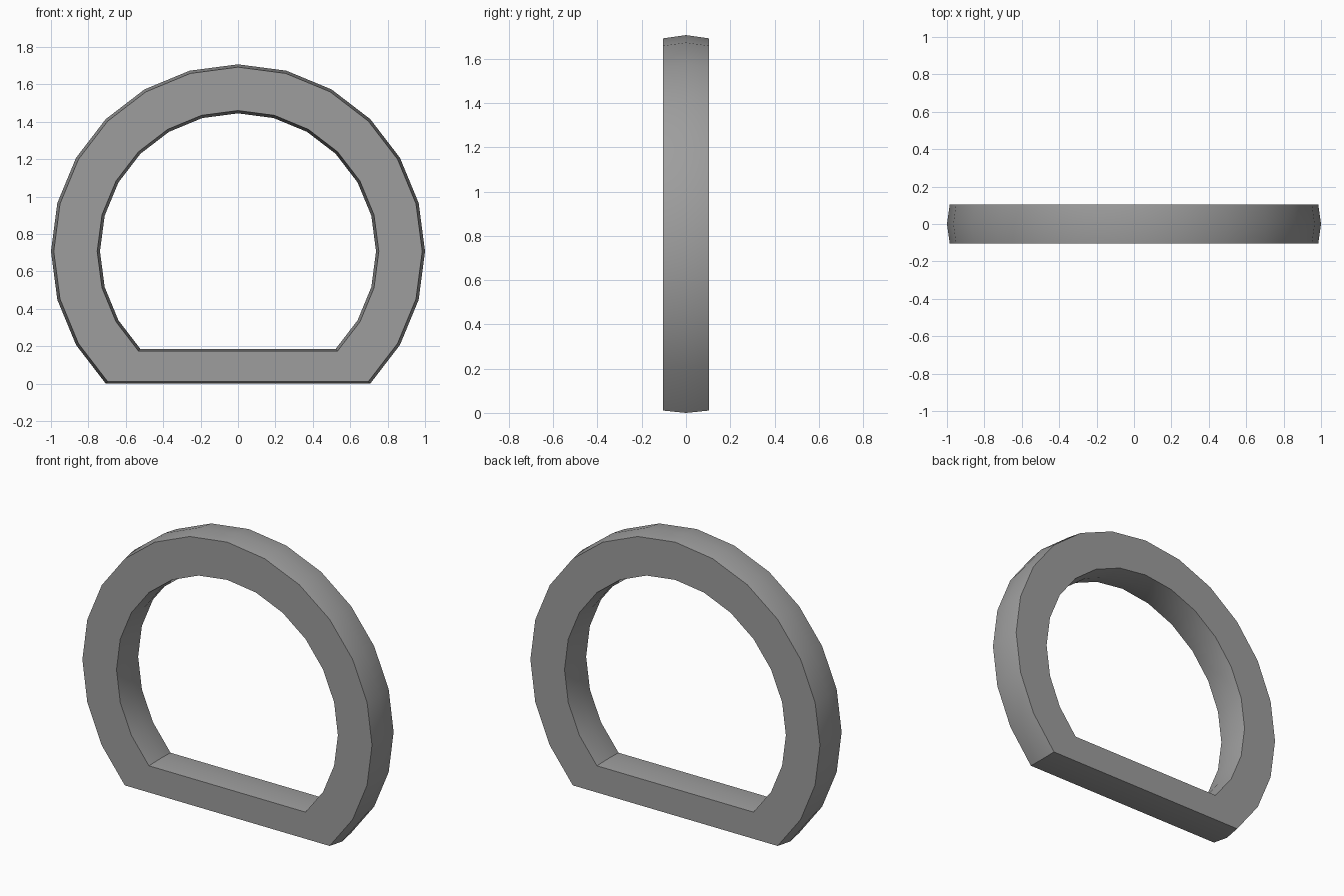
import bpy, bmesh, math

if "Cube" in bpy.data.objects:
    bpy.data.objects.remove(bpy.data.objects["Cube"])

# Hexagonal cross-section as (radius, y): ridges on the outer and inner rims
SECTION = [(1.0, 0.0), (0.985, 0.105), (0.753, 0.105),
           (0.738, 0.0), (0.753, -0.105), (0.985, -0.105)]
CENTRE_Z = math.sin(math.radians(45))
STEP = 15

grey = bpy.data.materials.new("grey")
grey.diffuse_color = (0.34, 0.34, 0.34, 1)
grey.use_nodes = True
grey.node_tree.nodes["Principled BSDF"].inputs["Base Color"].default_value = grey.diffuse_color

# Ring swept from -45 to 225 degrees; the closing span forms the flat bottom bar
bm = bmesh.new()
rings = []
for deg in range(-45, 226, STEP):
    a = math.radians(deg)
    rings.append([bm.verts.new((r * math.cos(a), y, CENTRE_Z + r * math.sin(a)))
                  for r, y in SECTION])
n = len(SECTION)
for i, ring in enumerate(rings):
    nxt = rings[(i + 1) % len(rings)]
    for j in range(n):
        k = (j + 1) % n
        bm.faces.new((ring[j], ring[k], nxt[k], nxt[j]))
bmesh.ops.recalc_face_normals(bm, faces=bm.faces)

mesh = bpy.data.meshes.new("d_ring")
bm.to_mesh(mesh)
bm.free()
mesh.materials.append(grey)
obj = bpy.data.objects.new("d_ring", mesh)
bpy.context.collection.objects.link(obj)

# Smooth around the rims, crisp at the flat sides and bottom corners
bpy.context.view_layer.objects.active = obj
obj.select_set(True)
bpy.ops.object.shade_smooth_by_angle(angle=math.radians(30))
